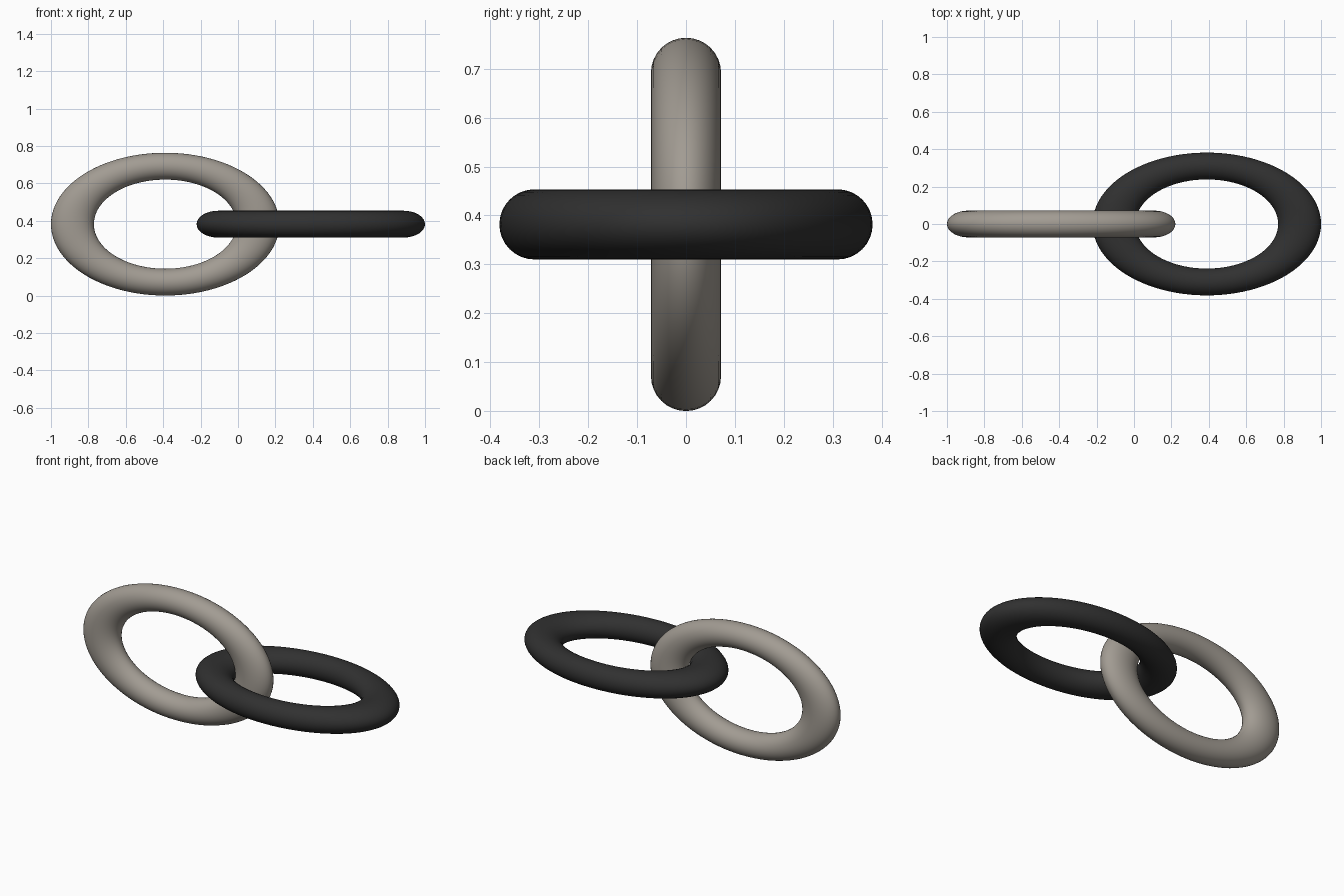
import bpy
from math import pi

if "Cube" in bpy.data.objects:
    bpy.data.objects.remove(bpy.data.objects["Cube"])

R, r, STRETCH = 0.31, 0.0717, 1.6
CX, CZ = 1 - (R + r) * STRETCH, R + r


def link(name, x, tilt, color):
    # one stretched torus ring
    bpy.ops.mesh.primitive_torus_add(major_segments=96, minor_segments=32,
                                     major_radius=R, minor_radius=r,
                                     location=(x, 0, CZ), rotation=(tilt, 0, 0))
    ob = bpy.context.object
    ob.name = name
    ob.scale.x = STRETCH
    bpy.ops.object.transform_apply(location=False, rotation=True, scale=True)
    bpy.ops.object.shade_smooth()
    mat = bpy.data.materials.new(name + "_material")
    mat.diffuse_color = (*color, 1)
    mat.use_nodes = True
    mat.node_tree.nodes["Principled BSDF"].inputs["Base Color"].default_value = mat.diffuse_color
    ob.data.materials.append(mat)


# upright light link and flat dark link, interlocked
link("upright_link", -CX, pi / 2, (0.36, 0.33, 0.29))
link("flat_link", CX, 0, (0.03, 0.03, 0.03))
